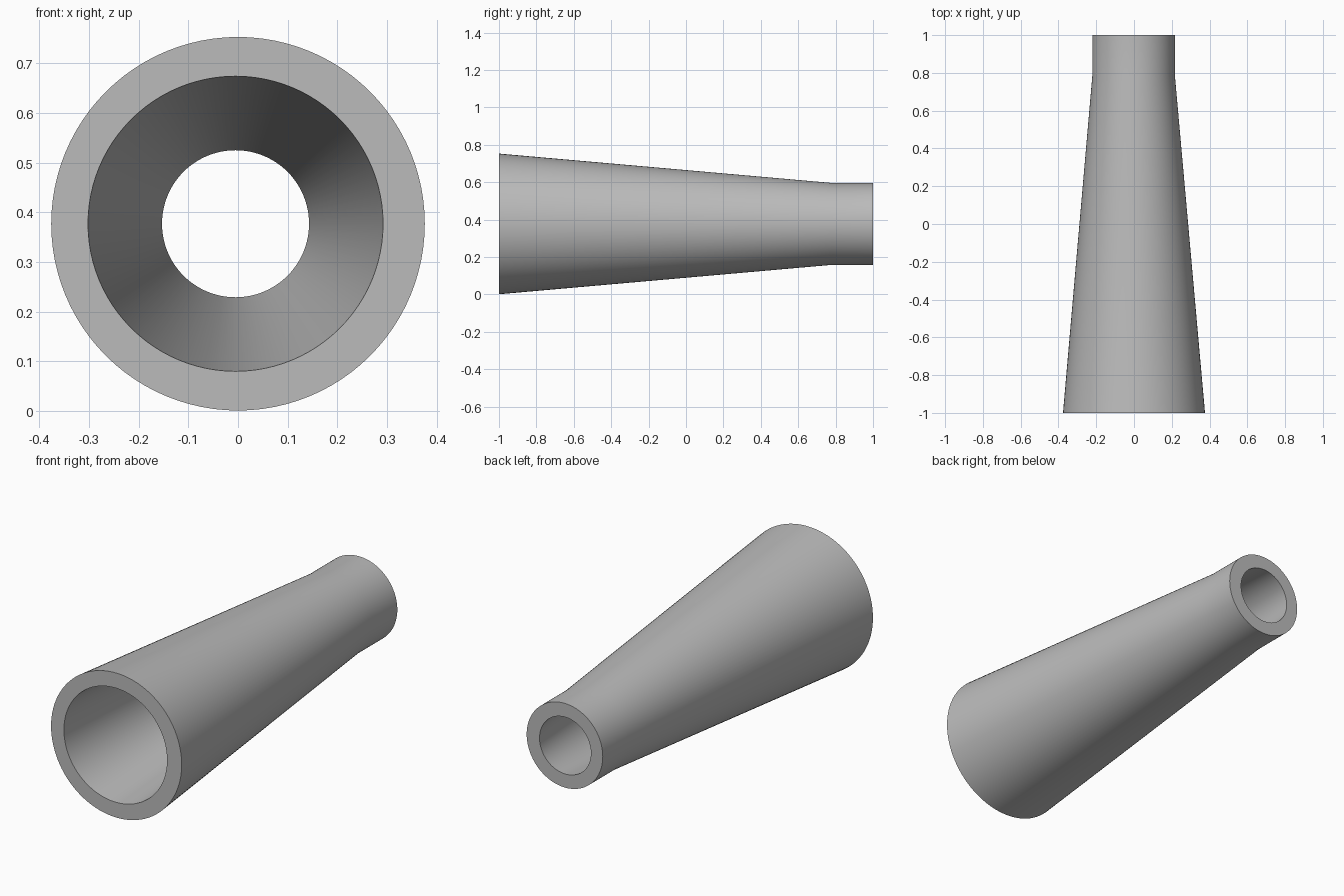
import bpy
import bmesh
import math

SIDES = 96
AXIS_Z = 0.377

cube = bpy.data.objects.get("Cube")
if cube:
    bpy.data.objects.remove(cube, do_unlink=True)

# Single grey material
grey = bpy.data.materials.new("plain_grey")
grey.use_nodes = True
colour = (0.5, 0.5, 0.5, 1.0)
grey.diffuse_color = colour
grey.node_tree.nodes["Principled BSDF"].inputs["Base Color"].default_value = colour

# Closed wall section as (radius, y, x offset): outer taper, collar, tapered bore
section = [
    (0.376, -1.0, 0.0),
    (0.219, 0.78, -0.002),
    (0.219, 1.0, -0.002),
    (0.148, 1.0, -0.005),
    (0.297, -1.0, -0.005),
]


def ring(bm, radius, y, x):
    angles = [2 * math.pi * i / SIDES for i in range(SIDES)]
    return [bm.verts.new((x + radius * math.cos(a), y, AXIS_Z + radius * math.sin(a)))
            for a in angles]


# Hollow tapered nozzle
bm = bmesh.new()
rings = [ring(bm, *p) for p in section]
for a, b in zip(rings, rings[1:] + rings[:1]):
    for i in range(SIDES):
        j = (i + 1) % SIDES
        bm.faces.new((a[i], a[j], b[j], b[i]))
bmesh.ops.recalc_face_normals(bm, faces=bm.faces)
mesh = bpy.data.meshes.new("tapered_nozzle")
bm.to_mesh(mesh)
bm.free()
mesh.materials.append(grey)

nozzle = bpy.data.objects.new("tapered_nozzle", mesh)
bpy.context.collection.objects.link(nozzle)
bpy.ops.object.select_all(action="DESELECT")
nozzle.select_set(True)
bpy.context.view_layer.objects.active = nozzle
bpy.ops.object.shade_smooth_by_angle(angle=math.radians(30))
